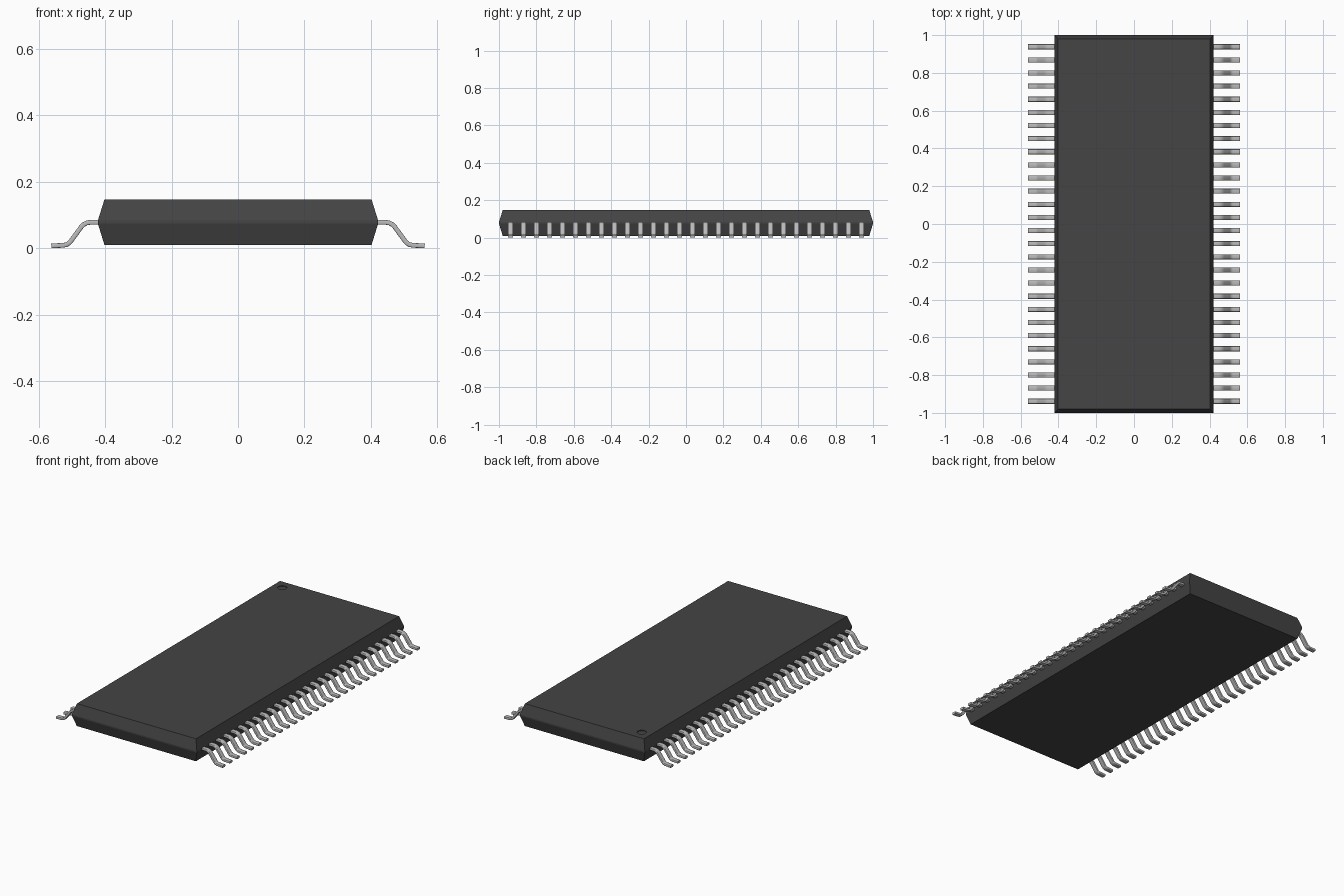
import bpy, bmesh, math
from mathutils import Vector

cube = bpy.data.objects.get("Cube")
if cube:
    bpy.data.objects.remove(cube, do_unlink=True)


def material(name, value, metallic=0.0):
    m = bpy.data.materials.new(name)
    m.use_nodes = True
    color = (value, value, value, 1.0)
    m.diffuse_color = color
    bsdf = next(n for n in m.node_tree.nodes if n.type == 'BSDF_PRINCIPLED')
    bsdf.inputs["Base Color"].default_value = color
    bsdf.inputs["Roughness"].default_value = 0.6
    return m


black_plastic = material("black plastic", 0.058)
tinned_metal = material("tinned metal", 0.5)


def mesh_from(bm, name, mat):
    bmesh.ops.recalc_face_normals(bm, faces=bm.faces)
    mesh = bpy.data.meshes.new(name)
    bm.to_mesh(mesh)
    bm.free()
    mesh.materials.append(mat)
    return mesh


def add_object(name, mesh):
    obj = bpy.data.objects.new(name, mesh)
    bpy.context.collection.objects.link(obj)
    return obj


# Package body: stacked rectangles, widest at the parting line
bm = bmesh.new()
sections = [(0.402, 0.980, 0.010), (0.422, 1.0, 0.075),
            (0.422, 1.0, 0.083), (0.402, 0.980, 0.147)]
rings = [[bm.verts.new((sx * hx, sy * hy, z))
          for sx, sy in ((-1, -1), (1, -1), (1, 1), (-1, 1))]
         for hx, hy, z in sections]
bm.faces.new(rings[0])
bm.faces.new(rings[-1])
for low, high in zip(rings, rings[1:]):
    for i in range(4):
        j = (i + 1) % 4
        bm.faces.new((low[i], low[j], high[j], high[i]))
body = add_object("package_body", mesh_from(bm, "package_body", black_plastic))

# Shallow round dimple marking the first pin
bm = bmesh.new()
bmesh.ops.create_cone(bm, cap_ends=True, segments=32, radius1=0.026,
                      radius2=0.026, depth=0.02)
cutter = add_object("dimple_cutter", mesh_from(bm, "dimple_cutter", black_plastic))
cutter.location = (-0.342, 0.915, 0.153)
cutter.hide_render = True
dimple = body.modifiers.new("first_pin_dimple", 'BOOLEAN')
dimple.operation = 'DIFFERENCE'
dimple.object = cutter
bpy.context.view_layer.objects.active = body
bpy.ops.object.modifier_apply(modifier=dimple.name)
bpy.data.objects.remove(cutter, do_unlink=True)

# Gull-wing pin: rectangular bar swept along a side profile (x, z)
path = [(0.405, 0.078), (0.445, 0.078), (0.456, 0.076), (0.465, 0.071),
        (0.472, 0.064), (0.502, 0.023), (0.508, 0.016), (0.516, 0.011),
        (0.526, 0.009), (0.562, 0.007)]
PIN_WIDTH, PIN_THICK = 0.027, 0.014
points = [Vector(p) for p in path]
bm = bmesh.new()
rings = []
for i, p in enumerate(points):
    a = (p - points[i - 1]).normalized() if i else Vector((0, 0))
    b = (points[i + 1] - p).normalized() if i + 1 < len(points) else Vector((0, 0))
    t = (a + b).normalized()
    n = Vector((-t.y, t.x)) * PIN_THICK / 2
    rings.append([bm.verts.new((p.x + s * n.x, w * PIN_WIDTH / 2, p.y + s * n.y))
                  for s, w in ((-1, -1), (-1, 1), (1, 1), (1, -1))])
bm.faces.new(rings[0])
bm.faces.new(rings[-1])
for r0, r1 in zip(rings, rings[1:]):
    for i in range(4):
        j = (i + 1) % 4
        bm.faces.new((r0[i], r0[j], r1[j], r1[i]))

# Soften the long edges of the pin
long_edges = [e for r0, r1 in zip(rings, rings[1:])
              for v0, v1 in zip(r0, r1)
              for e in v0.link_edges if e.other_vert(v0) == v1]
bmesh.ops.bevel(bm, geom=long_edges, offset=0.003, segments=2, profile=0.5,
                affect='EDGES')
pin_mesh = mesh_from(bm, "pin", tinned_metal)

# Two rows of pins sharing one mesh
PINS, PITCH = 28, 0.0695
first_pin = None
for side, turn in (("left", 0.0), ("right", math.pi)):
    for k in range(PINS):
        pin = add_object(f"{side}_pin_{k + 1:02d}", pin_mesh)
        pin.location.y = (k - (PINS - 1) / 2) * PITCH
        pin.rotation_euler.z = turn
        first_pin = first_pin or pin

# Smooth the bends but keep the corners sharp
bpy.ops.object.select_all(action='DESELECT')
first_pin.select_set(True)
bpy.context.view_layer.objects.active = first_pin
bpy.ops.object.shade_smooth_by_angle(angle=math.radians(50))
